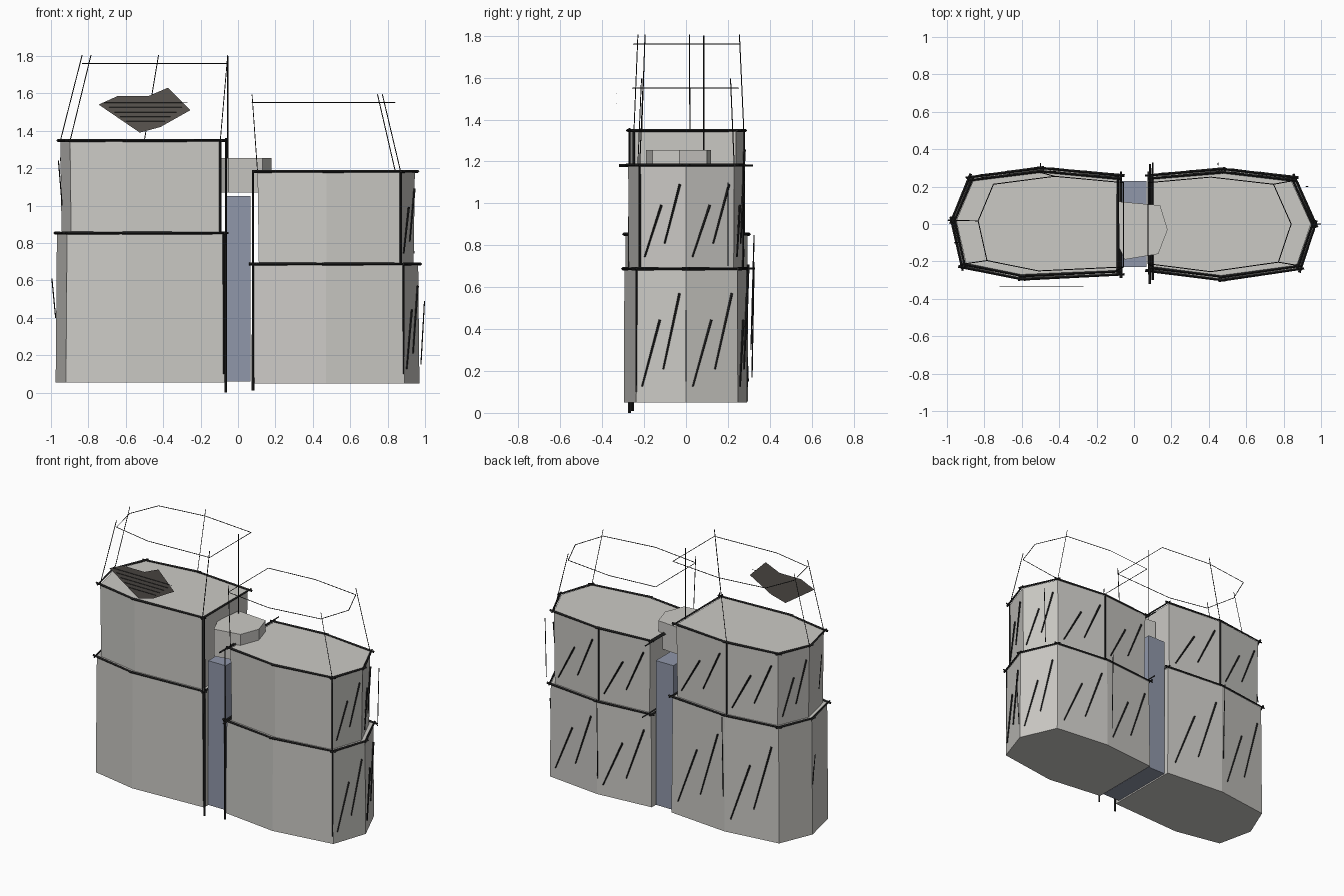
import bpy, bmesh
from mathutils import Vector

if "Cube" in bpy.data.objects:
    bpy.data.objects.remove(bpy.data.objects["Cube"])


def material(name, rgb):
    m = bpy.data.materials.new(name)
    m.diffuse_color = (*rgb, 1)
    m.use_nodes = True
    m.node_tree.nodes["Principled BSDF"].inputs["Base Color"].default_value = m.diffuse_color
    return m


INK = material("ink", (0.015, 0.015, 0.015))
BLUE = material("blue_grey", (0.28, 0.31, 0.40))
STONE = material("warm_grey", (0.60, 0.59, 0.56))
DARK = material("dark_patch", (0.10, 0.09, 0.08))


def finish(name, bm, mat):
    me = bpy.data.meshes.new(name)
    bm.to_mesh(me)
    bm.free()
    me.materials.append(mat)
    ob = bpy.data.objects.new(name, me)
    bpy.context.collection.objects.link(ob)
    return ob


def scaled(plan, sx, sy):
    cx = (min(p[0] for p in plan) + max(p[0] for p in plan)) / 2
    return [(cx + (x - cx) * sx, y * sy) for x, y in plan]


def prism(name, low, high, z0, z1, mat=STONE):
    bm = bmesh.new()
    a = [bm.verts.new((x, y, z0)) for x, y in low]
    b = [bm.verts.new((x, y, z1)) for x, y in high]
    bm.faces.new(a[::-1])
    bm.faces.new(b)
    for i in range(len(a)):
        j = (i + 1) % len(a)
        bm.faces.new((a[i], a[j], b[j], b[i]))
    return finish(name, bm, mat)


def strokes(name, lines, r1, r2=None, extend=0.0):
    """Thin tapered pen strokes between pairs of points."""
    bm = bmesh.new()
    for p, q in lines:
        p, q = Vector(p), Vector(q)
        d = (q - p).normalized()
        p, q = p - d * extend, q + d * extend
        m = d.to_track_quat('Z', 'Y').to_matrix().to_4x4()
        m.translation = (p + q) / 2
        bmesh.ops.create_cone(bm, cap_ends=True, segments=4, radius1=r1,
                              radius2=r1 if r2 is None else r2,
                              depth=(q - p).length, matrix=m)
    return finish(name, bm, INK)


def ring(plan, z):
    pts = [(x, y, z) for x, y in plan]
    return list(zip(pts, pts[1:] + pts[:1]))


def hatch(plan, edges, z0, z1):
    """Slanted pairs of strokes just outside the chosen wall faces."""
    out, h = [], z1 - z0
    for i in edges:
        a, b = Vector(plan[i]), Vector(plan[(i + 1) % len(plan)])
        d = b - a
        n = Vector((d.y, -d.x)).normalized() * 0.008
        for t0, t1, f0, f1 in ((.12, .48, .12, .62), (.55, .88, .25, .82)):
            p, q = a + d * t0 + n, a + d * t1 + n
            out.append(((p.x, p.y, z0 + f0 * h), (q.x, q.y, z0 + f1 * h)))
    return out


# Tower floor plans, counter-clockwise
LEFT = [(-.07, -.27), (-.07, .26), (-.5, .30), (-.88, .25),
        (-.975, .02), (-.92, -.23), (-.6, -.295)]
RIGHT = [(.08, -.25), (.47, -.30), (.89, -.24), (.97, 0),
         (.86, .25), (.47, .295), (.08, .26)]

# name, plan, base, ledge, roof, ghost height, hatched faces, inked corners, ghost corners
TOWERS = [
    ("left", LEFT, .055, .85, 1.345, 1.76, (1, 2), (0, 2), (0, 2, 4, 5)),
    ("right", RIGHT, .05, .685, 1.18, 1.55, (2, 3, 4, 5), (2, 5), (0, 2, 4)),
]
for side, plan, z0, z1, z2, zg, faces, corners, risers in TOWERS:
    low, high = scaled(plan, .985, .98), scaled(plan, .945, .92)
    prism(side + "_lower_tier", scaled(plan, 1, .99), low, z0, z1)
    prism(side + "_upper_tier", scaled(plan, .93, .91), high, z1, z2)

    # heavy ink along the ledge and roof
    rim1, rim2 = scaled(plan, 1, 1), scaled(plan, .965, .94)
    strokes(side + "_edge_ink", ring(rim1, z1 + .003) + ring(rim2, z2 + .003),
            .008, .006, .02)
    # inked vertical corners
    ups = []
    for i in corners:
        ups.append(((*high[i], z1), (*high[i], z2 + .01)))
        if side == "right" and i == 2 or side == "left" and i == 0:
            ups.append(((*low[i], .1), (*low[i], z1)))
    strokes(side + "_corner_ink", ups, .006, .006)
    # wall hatching
    lines = hatch(low, faces, z0, z1)
    lines += hatch(high, faces + ((3,) if side == "left" else ()), z1, z2)
    strokes(side + "_wall_hatching", lines, .004, .006)
    # floating construction outline and its risers
    ghost = scaled(plan, .86, .85)
    shift = (-.055 - ghost[0][0]) if side == "left" else (.075 - ghost[0][0])
    ghost = [(x + shift, y) for x, y in ghost]
    rise = [((*high[i], z2), (*ghost[i], zg + .045)) for i in risers]
    strokes(side + "_ghost_outline", ring(ghost, zg) + rise, .0025, .0025)

# Glazed core between the towers
prism("core", *[[(-.065, -.23), (.068, -.23), (.068, .23), (-.065, .23)]] * 2,
      .06, 1.05, BLUE)

# Small roof link above the core
CAP = [(-.10, -.08), (-.05, -.19), (.13, -.16), (.18, -.03), (.14, .10), (-.08, .12)]
prism("link_cap", CAP, CAP, 1.07, 1.255)

# Long strokes beside the core, front and back, reaching the ground
strokes("core_ink", [((-.065, -.27, 0), (-.065, -.27, 1.36)),
                     ((.08, -.255, .01), (.08, -.255, 1.18)),
                     ((.085, -.32, 1.18), (.085, .32, 1.18)),
                     ((.1, -.3, .69), (.1, .33, .69))], .007, .005)

# Loose stray pen lines around the outside
strokes("stray_lines", [((-.995, .02, .61), (-.975, .02, .40)),
                        ((.997, 0, .49), (.978, 0, .15)),
                        ((.93, .2, 1.1), (.92, .2, .7)),
                        ((-.96, -.1, 1.24), (-.94, -.1, 1.0)),
                        ((.45, .325, .72), (.45, .315, .17)),
                        ((-.5, .325, .85), (-.5, .31, .3)),
                        ((-.055, .085, 1.25), (-.055, .085, 1.8))], .003, .003)

# Dark floating scribble card with pen lines
bm = bmesh.new()
bm.faces.new([bm.verts.new((x, -.328, z)) for x, z in (
    (-.745, 1.54), (-.525, 1.39), (-.415, 1.42), (-.255, 1.51),
    (-.335, 1.59), (-.375, 1.63), (-.48, 1.585), (-.645, 1.585))])
finish("dark_patch", bm, DARK)
strokes("patch_lines", [((-.72 + .03 * i, -.332, 1.55 - .025 * i),
                         (-.27 - .03 * i, -.332, 1.55 - .025 * i))
                        for i in range(5)], .0015, .0015)
